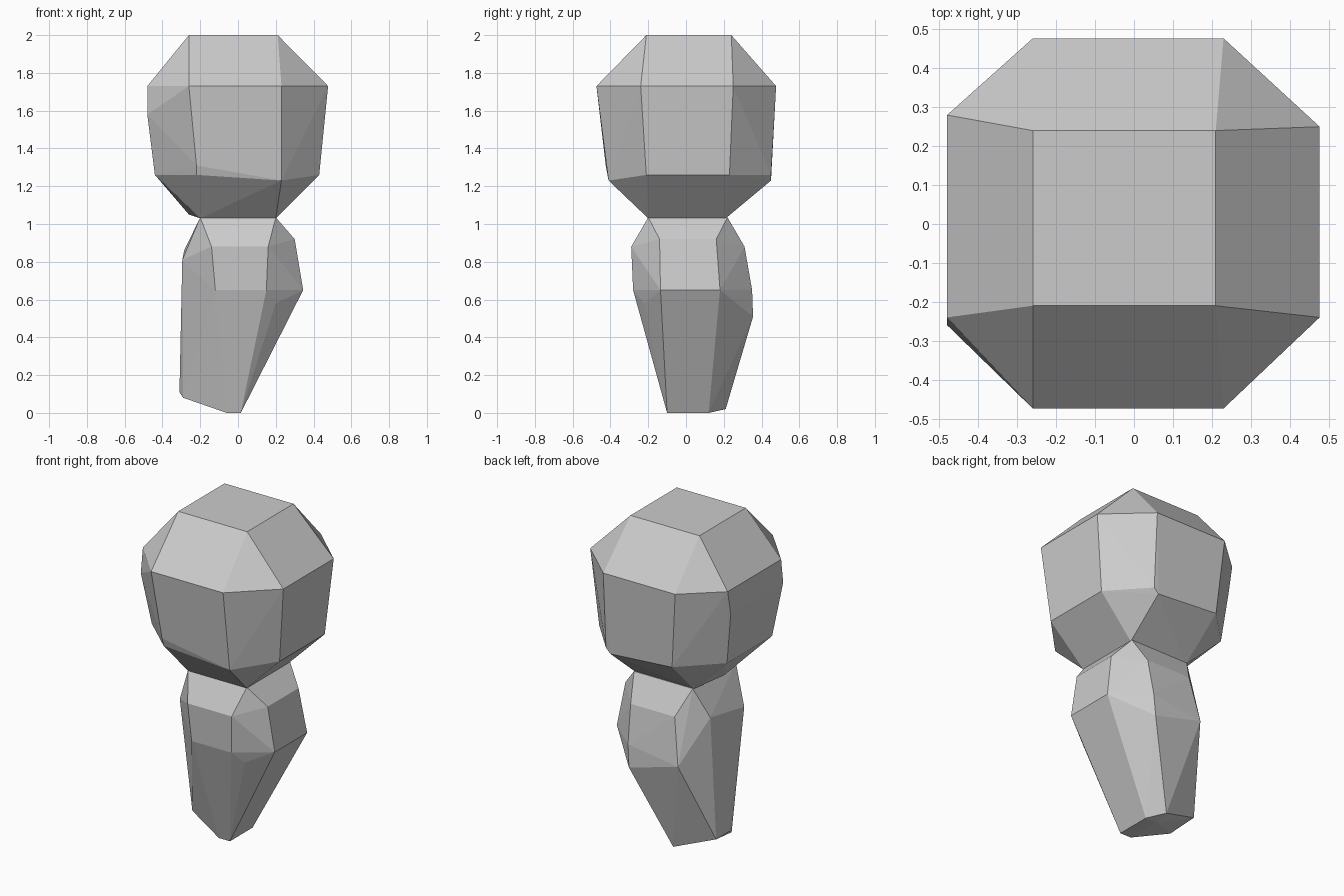
import bpy, bmesh

if "Cube" in bpy.data.objects:
    bpy.data.objects.remove(bpy.data.objects["Cube"])


def box_ring(z, x, y):
    """Rectangle of points at height z."""
    return [(a, b, z) for a in x for b in y]


def oct_ring(z, outer_x, outer_y, inner_x, inner_y):
    """Irregular octagon: outer flats cut off by the inner rectangle."""
    return ([(a, b, z) for a in outer_x for b in inner_y]
            + [(a, b, z) for a in inner_x for b in outer_y])


def hull_stone(name, points):
    """Flat-faced faceted solid wrapped around the points."""
    bm = bmesh.new()
    for p in points:
        bm.verts.new(p)
    res = bmesh.ops.convex_hull(bm, input=bm.verts)
    loose = [v for v in bm.verts if not v.link_faces]
    bmesh.ops.delete(bm, geom=loose, context='VERTS')
    bmesh.ops.dissolve_limit(bm, angle_limit=0.02, verts=bm.verts, edges=bm.edges)
    bmesh.ops.recalc_face_normals(bm, faces=bm.faces)
    mesh = bpy.data.meshes.new(name)
    bm.to_mesh(mesh)
    bm.free()
    obj = bpy.data.objects.new(name, mesh)
    bpy.context.collection.objects.link(obj)
    return obj


# Wide chamfered upper block
upper = box_ring(2.0, (-0.26, 0.21), (-0.21, 0.24))
upper += oct_ring(1.73, (-0.48, 0.477), (-0.474, 0.477), (-0.26, 0.23), (-0.24, 0.25))
upper += [(-0.48, 0.28, 1.73), (-0.48, -0.26, 1.58), (-0.48, 0.25, 1.58)]
upper += oct_ring(1.26, (-0.44, 0.43), (-0.41, 0.45), (-0.22, 0.23), (-0.21, 0.23))
upper += [(0.23, -0.41, 1.23), (0.2, 0.45, 1.23), (-0.22, -0.425, 1.31)]
upper += box_ring(1.03, (-0.2, 0.2), (-0.2, 0.21))
upper += [(-0.26, 0.0, 1.05)]
hull_stone("upper_block", upper)

# Tapered lower block, leaning towards the left foot
lower = box_ring(1.035, (-0.2, 0.2), (-0.2, 0.22))
# shoulders and waist
lower += box_ring(0.92, (0.3,), (-0.14, 0.16))
lower += box_ring(0.65, (0.345,), (-0.135, 0.18))
lower += box_ring(0.88, (-0.14, 0.16), (-0.29, 0.31))
lower += [(-0.12, -0.28, 0.65), (0.15, -0.28, 0.65), (0.2, -0.22, 0.58)]
lower += [(-0.295, -0.145, 0.81), (-0.285, 0.17, 0.86)]
lower += [(-0.19, 0.35, 0.6), (0.14, 0.355, 0.51), (0.15, 0.35, 0.65)]
# slanted foot
lower += box_ring(0.0, (-0.06, 0.015), (-0.1, 0.12))
lower += [(-0.06, 0.21, 0.02), (-0.31, 0.02, 0.11), (-0.31, 0.15, 0.11), (-0.29, -0.03, 0.08)]
hull_stone("lower_block", lower)
